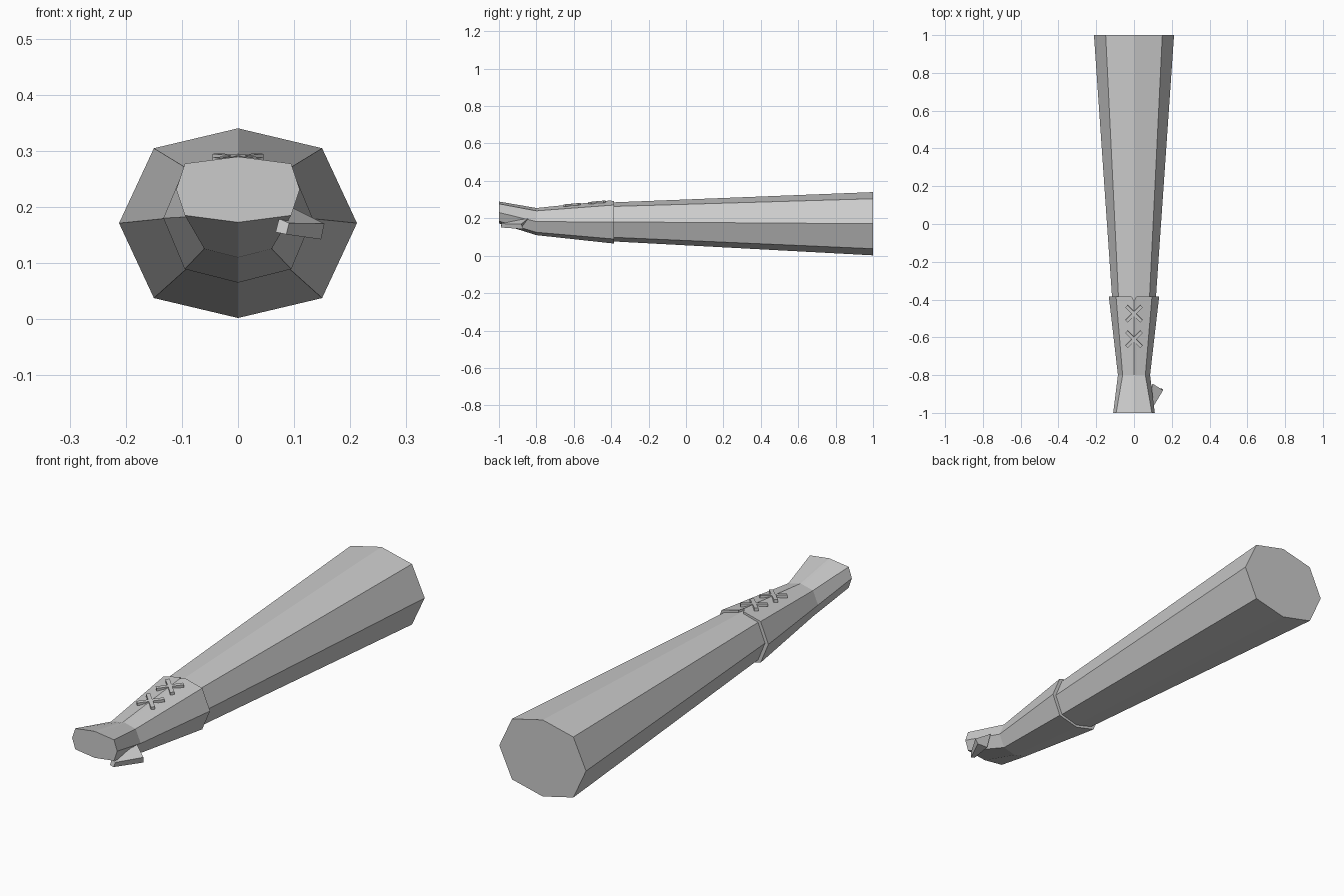
import bpy, bmesh
from math import radians, atan2
from mathutils import Matrix, Vector

if "Cube" in bpy.data.objects:
    bpy.data.objects.remove(bpy.data.objects["Cube"])


def make_object(name, bm):
    bmesh.ops.recalc_face_normals(bm, faces=bm.faces)
    mesh = bpy.data.meshes.new(name)
    bm.to_mesh(mesh)
    bm.free()
    ob = bpy.data.objects.new(name, mesh)
    bpy.context.collection.objects.link(ob)
    return ob


def octagon(y, rx, rz, cz, cx=0.707, gap=0.0, notch=0.0):
    """Eight-sided section; gap adds two points beside the top for a notch."""
    pts = [(0, 1), (cx, .79), (1, 0), (cx, -.79), (0, -1), (-cx, -.79), (-1, 0), (-cx, .79)]
    ring = [Vector((px * rx, y, cz + pz * rz)) for px, pz in pts]
    if gap:
        t = gap / (cx * rx)
        right, left = ring[0].lerp(ring[1], t), ring[0].lerp(ring[7], t)
        ring[0].y -= notch
        ring = [ring[0], right] + ring[1:] + [left]
    return ring


def loft(name, rings, cap_first=False, cap_last=False):
    bm = bmesh.new()
    rows = [[bm.verts.new(p) for p in r] for r in rings]
    n = len(rows[0])
    for a, b in zip(rows, rows[1:]):
        for i in range(n):
            j = (i + 1) % n
            bm.faces.new((a[i], a[j], b[j], b[i]))
    if cap_first:
        bm.faces.new(rows[0])
    if cap_last:
        bm.faces.new(rows[-1])
    return make_object(name, bm)


# Forearm sleeve, widening to the back
loft("arm", [octagon(-.42, .114, .103, .181),
             octagon(1, .212, .169, .171)], cap_last=True)

# Glove: flat hand end, wrist, notched cuff with a rim down to the arm
g = .012
loft("glove", [octagon(-1, .11, .0585, .231, .86, g),
               octagon(-.8, .085, .0725, .1825, .707, g),
               octagon(-.385, .133, .115, .18, .714, g, .022),
               octagon(-.385, .116, .105, .181, .707, g, .022)], cap_first=True)

# Tapered thumb stub
loft("thumb", [[(.067, -.99, .155), (.086, -.99, .151), (.091, -.985, .171), (.073, -.985, .179)],
               [(.088, -.88, .151), (.148, -.87, .142), (.154, -.88, .17), (.098, -.845, .198)]],
     True, True)

# Crossed lacing on top of the cuff
slope = atan2(.04, .415)
for k, y in enumerate((-.475, -.61)):
    bm = bmesh.new()
    for ang in (45, -45):
        m = (Matrix.Translation((0, y, .295 + (y + .385) * .0964 - .001))
             @ Matrix.Rotation(slope, 4, 'X') @ Matrix.Rotation(radians(ang), 4, 'Z')
             @ Matrix.Diagonal((.112, .017, .012, 1)))
        bmesh.ops.create_cube(bm, size=1, matrix=m)
    make_object(f"lace_cross_{k + 1}", bm)
